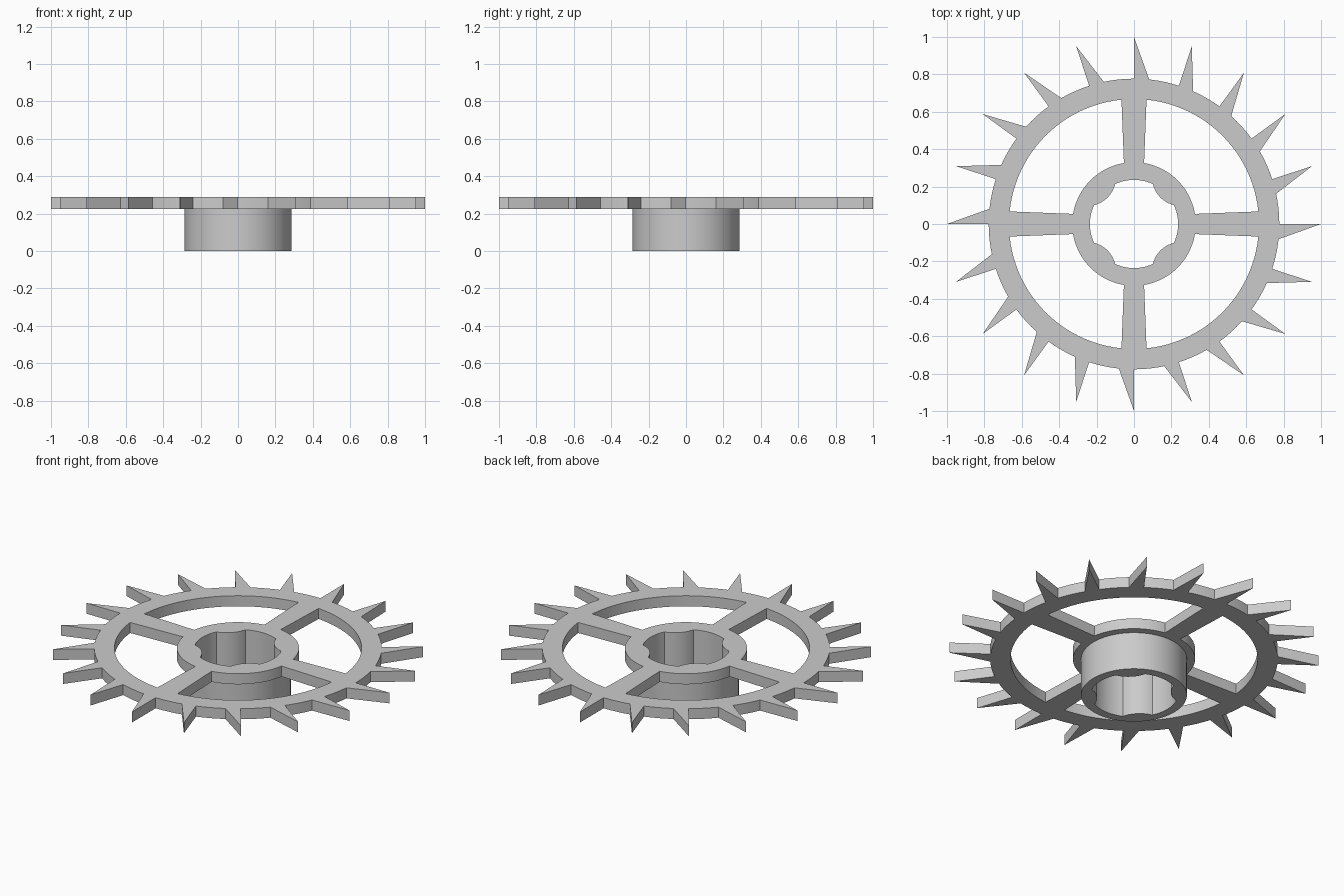
import bpy, bmesh
from math import sin, cos, asin, atan2, pi, radians, hypot

cube = bpy.data.objects.get("Cube")
if cube:
    bpy.data.objects.remove(cube, do_unlink=True)

TEETH = 20
TIP_R, ROOT_R = 1.0, 0.777
RIM_R, COLLAR_R = 0.668, 0.33
HUB_R, BORE_R = 0.286, 0.236
PLATE_BOTTOM, TOP = 0.225, 0.288

grey = bpy.data.materials.new("grey metal")
grey.use_nodes = True
grey.diffuse_color = (0.6, 0.6, 0.6, 1)
grey.node_tree.nodes["Principled BSDF"].inputs["Base Color"].default_value = (0.6, 0.6, 0.6, 1)


def polar(r, a):
    return (r * cos(a), r * sin(a))


def arc(r, a0, a1, n, centre=(0, 0)):
    """Points along an arc, both ends included."""
    pts = [polar(r, a0 + (a1 - a0) * i / n) for i in range(n + 1)]
    return [(x + centre[0], y + centre[1]) for x, y in pts]


def toothed_outline():
    """Raked teeth: a radial leading flank and a slanted trailing one."""
    pts, step, width = [], 2 * pi / TEETH, radians(6)
    for i in range(TEETH):
        a = i * step
        pts.append(polar(TIP_R, a))
        pts += arc(ROOT_R, a, a + step - width, 4)
    return pts


def window_outline(quarter):
    """Opening between two slightly tapered spokes."""
    a = quarter * pi / 2
    outer, inner = asin(0.067 / RIM_R), asin(0.054 / COLLAR_R)
    return (arc(RIM_R, a + outer, a + pi / 2 - outer, 24)
            + arc(COLLAR_R, a + pi / 2 - inner, a + inner, 20))


def bore_outline():
    """Round bore with four shallow rounded lobes on the diagonals."""
    pts, lobe_r, lobe_d = [], 0.154, 0.354
    cos_half = (BORE_R**2 + lobe_d**2 - lobe_r**2) / (2 * BORE_R * lobe_d)
    half = pi / 2 - asin(cos_half)
    x, y = polar(BORE_R, half)
    swing = atan2(y, lobe_d - x)
    for q in range(4):
        d = pi / 4 + q * pi / 2
        pts += arc(lobe_r, d + pi + swing, d + pi - swing, 10, polar(lobe_d, d))
        pts += arc(BORE_R, d + half, d + pi / 2 - half, 12)[1:-1]
    return pts


def extruded_part(name, outlines, z0, z1):
    """Fill nested outlines and extrude them into a solid."""
    bm = bmesh.new()
    edges = []
    for pts in outlines:
        vs = [bm.verts.new((x, y, z0)) for x, y in pts]
        edges += [bm.edges.new((v, vs[i - 1])) for i, v in enumerate(vs)]
    bmesh.ops.triangle_fill(bm, use_beauty=True, edges=edges, normal=(0, 0, 1))
    res = bmesh.ops.extrude_face_region(bm, geom=bm.faces[:], use_keep_orig=True)
    top = [g for g in res["geom"] if isinstance(g, bmesh.types.BMVert)]
    bmesh.ops.translate(bm, verts=top, vec=(0, 0, z1 - z0))
    bmesh.ops.recalc_face_normals(bm, faces=bm.faces[:])
    mesh = bpy.data.meshes.new(name)
    bm.to_mesh(mesh)
    bm.free()
    mesh.materials.append(grey)
    obj = bpy.data.objects.new(name, mesh)
    bpy.context.collection.objects.link(obj)
    bpy.ops.object.select_all(action="DESELECT")
    obj.select_set(True)
    bpy.context.view_layer.objects.active = obj
    bpy.ops.object.shade_smooth_by_angle(angle=radians(20))
    return obj


# Toothed plate with rim, four spokes and collar
extruded_part("toothed_wheel",
              [toothed_outline(), bore_outline()] + [window_outline(q) for q in range(4)],
              PLATE_BOTTOM, TOP)

# Hub sleeve under the plate, sharing the lobed bore
extruded_part("hub", [arc(HUB_R, 0, 2 * pi, 96)[:-1], bore_outline()], 0, PLATE_BOTTOM)
